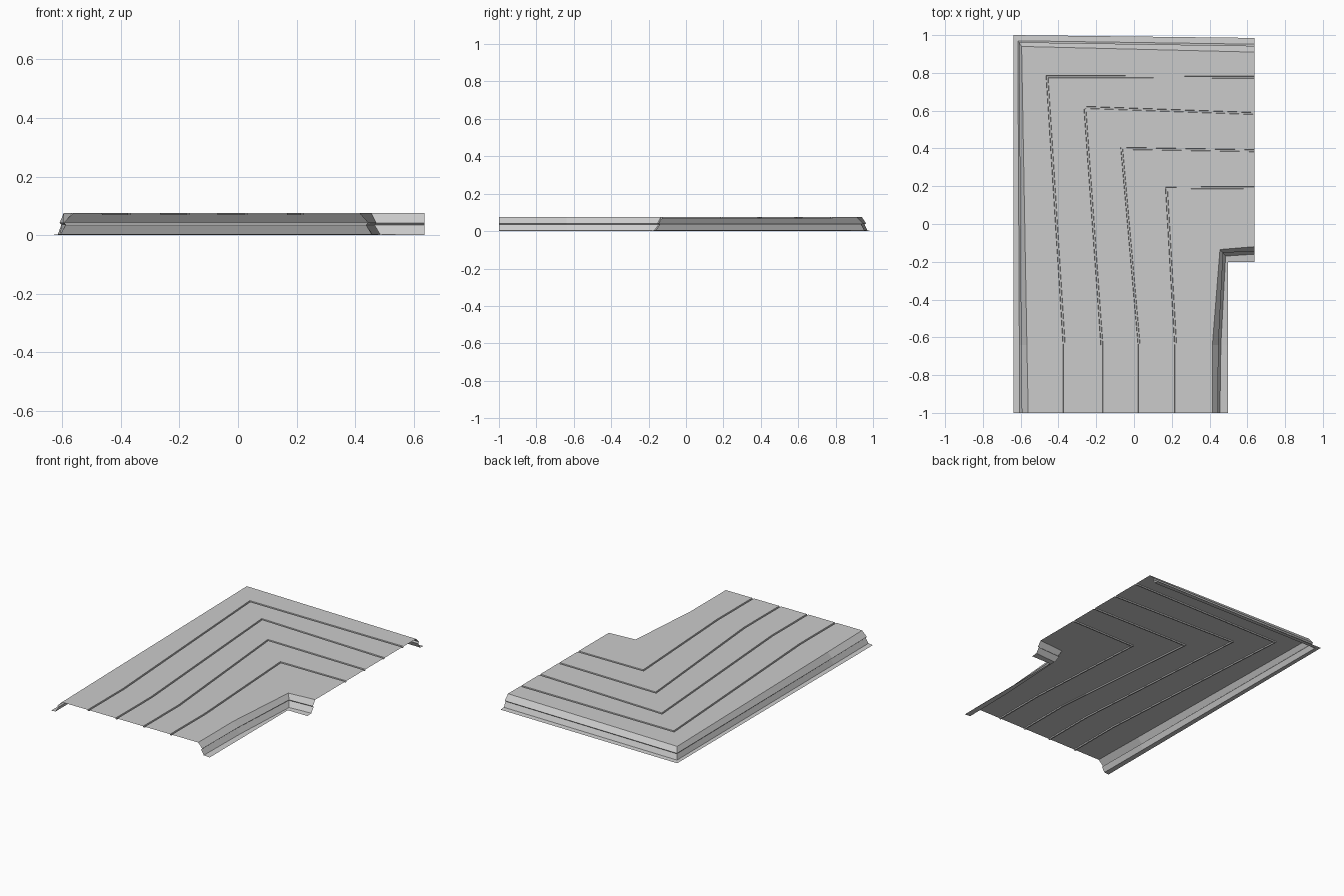
import bpy, bmesh

if "Cube" in bpy.data.objects:
    bpy.data.objects.remove(bpy.data.objects["Cube"])

# Each rail runs front edge -> bend -> corner -> right edge:
# (x front, x bend, x corner, y corner, y right end, z)
Y_FRONT, Y_BEND, X_END = -1.0, -0.64, 0.637
TOP = 0.075
HALF, DEPTH = 0.006, 0.007   # groove half width and depth


def rail_points(rail):
    xf, xb, xc, yc, ye, z = rail
    return [(xf, Y_FRONT, z), (xb, Y_BEND, z), (xc, yc, z), (X_END, ye, z)]


def loft(name, rails):
    bm = bmesh.new()
    rows = [[bm.verts.new(p) for p in rail_points(r)] for r in rails]
    for a, b in zip(rows, rows[1:]):
        for i in range(3):
            bm.faces.new((a[i], b[i], b[i + 1], a[i + 1]))
    me = bpy.data.meshes.new(name)
    bm.to_mesh(me)
    bm.free()
    ob = bpy.data.objects.new(name, me)
    bpy.context.collection.objects.link(ob)
    return ob


def shifted(centre, d, z):
    # offset a groove centre line towards the inside of the bend
    xf, xb, xc, yc, ye = centre
    return (xf + d, xb + d, xc + d, yc - d, ye - d, z)


outer_top = (-0.56, -0.567, -0.595, 0.94, 0.91, TOP)
inner_top = (0.415, 0.415, 0.455, -0.135, -0.12, TOP)

# Top panel with four narrow bent grooves
grooves = [(-0.37, -0.37, -0.46, 0.78, 0.777),
           (-0.17, -0.17, -0.26, 0.617, 0.585),
           (0.027, 0.027, -0.065, 0.40, 0.388),
           (0.22, 0.22, 0.172, 0.19, 0.193)]
rails = [outer_top]
for g in grooves:
    rails += [shifted(g, -HALF, TOP), shifted(g, -HALF * 0.7, TOP - DEPTH),
              shifted(g, HALF * 0.7, TOP - DEPTH), shifted(g, HALF, TOP)]
rails.append(inner_top)
loft("top_panel", rails)

# Outer skirt: flat foot, lower slope, notch, upper slope
loft("outer_skirt", [
    (-0.637, -0.637, -0.637, 1.0, 0.985, 0.0),
    (-0.605, -0.607, -0.615, 0.97, 0.952, 0.003),
    (-0.586, -0.590, -0.603, 0.955, 0.935, 0.035),
    (-0.594, -0.598, -0.609, 0.962, 0.943, 0.042),
    outer_top])

# Inner skirt with the same section
loft("inner_skirt", [
    inner_top,
    (0.444, 0.447, 0.472, -0.152, -0.145, 0.042),
    (0.436, 0.439, 0.466, -0.146, -0.137, 0.035),
    (0.455, 0.460, 0.485, -0.170, -0.160, 0.003),
    (0.497, 0.497, 0.497, -0.200, -0.200, 0.0)])
